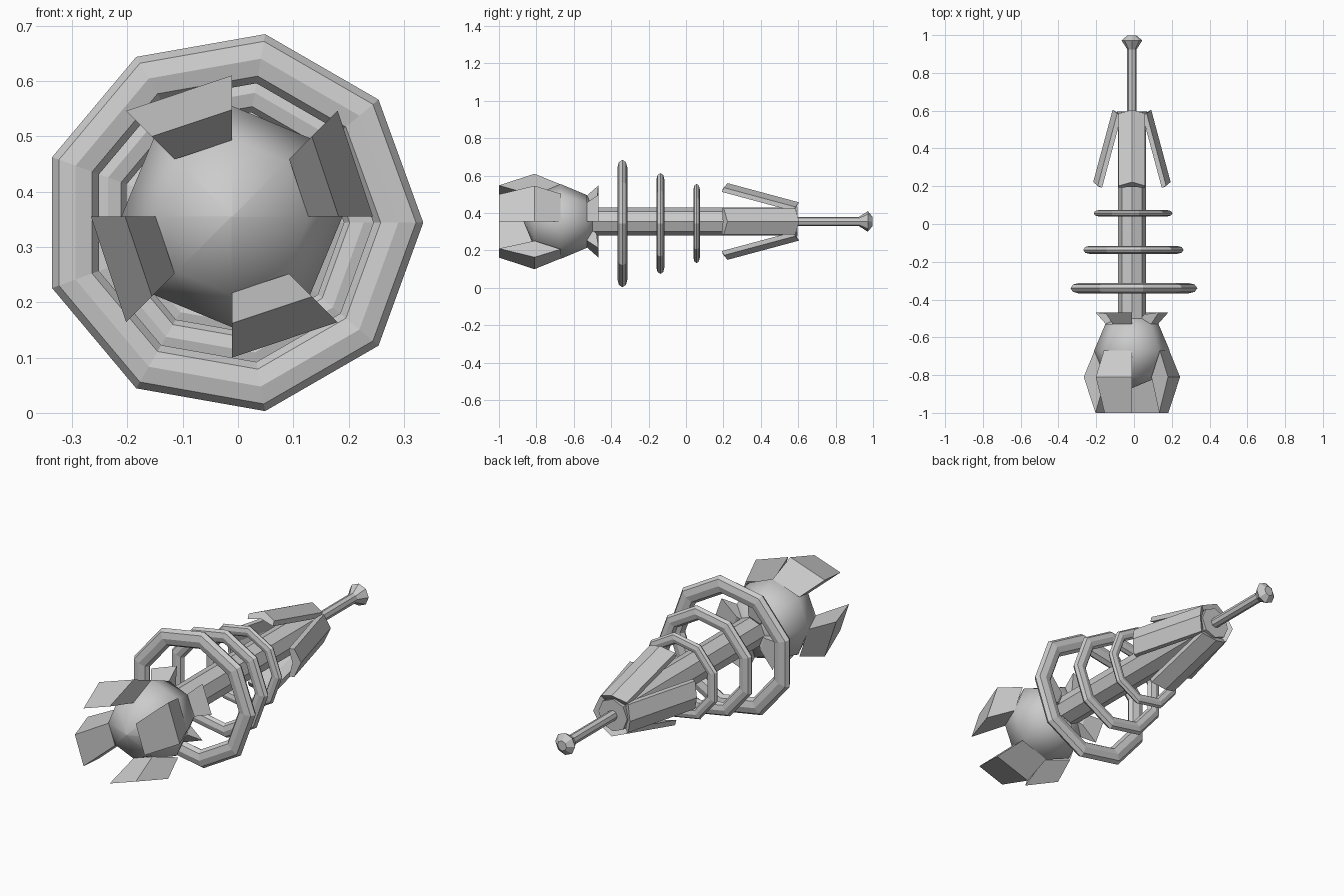
import bpy, bmesh
from math import sin, cos, pi, radians

if "Cube" in bpy.data.objects:
    bpy.data.objects.remove(bpy.data.objects["Cube"])

CX, CZ = -0.011, 0.355   # long axis of the body, running along y


def make(name, verts, faces, smooth=False):
    me = bpy.data.meshes.new(name)
    me.from_pydata(verts, [], faces)
    bm = bmesh.new()
    bm.from_mesh(me)
    bmesh.ops.recalc_face_normals(bm, faces=bm.faces)
    bm.to_mesh(me)
    bm.free()
    ob = bpy.data.objects.new(name, me)
    bpy.context.collection.objects.link(ob)
    if smooth:
        for p in me.polygons:
            p.use_smooth = True
    return ob


def polar(r, a, y):
    return (CX + r * cos(a), y, CZ + r * sin(a))


def lathe(name, profile, n=8, smooth=False):
    """Revolve (y, radius) points around the long axis and cap both ends."""
    verts = [polar(r, 2 * pi * k / n, y) for y, r in profile for k in range(n)]
    faces = [(i * n + k, i * n + (k + 1) % n, (i + 1) * n + (k + 1) % n, (i + 1) * n + k)
             for i in range(len(profile) - 1) for k in range(n)]
    faces += [tuple(range(n)), tuple(range(len(verts) - n, len(verts)))]
    return make(name, verts, faces, smooth)


def prism(name, a, b):
    """Join two matching outlines into a closed solid."""
    n = len(a)
    faces = [(k, (k + 1) % n, n + (k + 1) % n, n + k) for k in range(n)]
    faces += [tuple(range(n)), tuple(range(n, 2 * n))]
    return make(name, a + b, faces)


def ring(name, y, outer, n=9, m=8):
    """Nine-sided ring with a flattened tube section."""
    big = outer / 1.15
    tube = big * 0.15
    verts = []
    for k in range(n):
        a = 2 * pi * k / n
        for j in range(m):
            b = 2 * pi * j / m
            r = big + tube * cos(b)
            verts.append((CX + r * cos(a), y + 0.6 * tube * sin(b), 0.344 + r * sin(a)))
    faces = [(k * m + j, ((k + 1) % n) * m + j, ((k + 1) % n) * m + (j + 1) % m, k * m + (j + 1) % m)
             for k in range(n) for j in range(m)]
    return make(name, verts, faces)


# Round head
lathe("head_ball", [(-0.868, 0.002), (-0.81, 0.141), (-0.67, 0.2), (-0.53, 0.141), (-0.468, 0.002)],
      smooth=True)

# Four front claws and four small rear spurs on the head
claw = [(0.138, -0.81), (0.193, -1.0), (0.255, -0.81), (0.198, -0.67)]
spur = [(0.138, -0.53), (0.193, -0.468), (0.09, -0.478), (0.06, -0.5)]
for i in range(4):
    a0 = i * pi / 2
    a1 = a0 + pi / 4
    for label, prof, k in (("head_claw", claw, 1.06), ("head_spur", spur, 1.04)):
        prism(f"{label}_{i + 1}", [polar(r, a0, y) for r, y in prof],
              [polar(r * k, a1, y) for r, y in prof])

# Shaft and thin tail rod with a flared knob
lathe("shaft", [(-0.5, 0.075), (0.54, 0.075), (0.595, 0.08)])
lathe("tail_rod", [(0.58, 0.025), (0.925, 0.025), (0.972, 0.055), (0.997, 0.025)])

# Three rings shrinking towards the tail
ring("large_ring", -0.34, 0.346)
ring("middle_ring", -0.137, 0.274)
ring("small_ring", 0.057, 0.215)

# Four swept-out rear fins, each with a central ridge
for i in range(4):
    a = i * pi / 2

    def place(out, side, y):
        return (CX + out * cos(a) - side * sin(a), y, CZ + out * sin(a) + side * cos(a))

    def section(y, out):
        return [place(out - 0.024, -0.07, y - 0.02), place(out, 0, y), place(out - 0.024, 0.07, y - 0.02),
                place(out - 0.047, 0.07, y - 0.03), place(out - 0.03, 0, y - 0.025),
                place(out - 0.047, -0.07, y - 0.03)]

    prism(f"rear_fin_{i + 1}", section(0.605, 0.102), section(0.222, 0.205))
